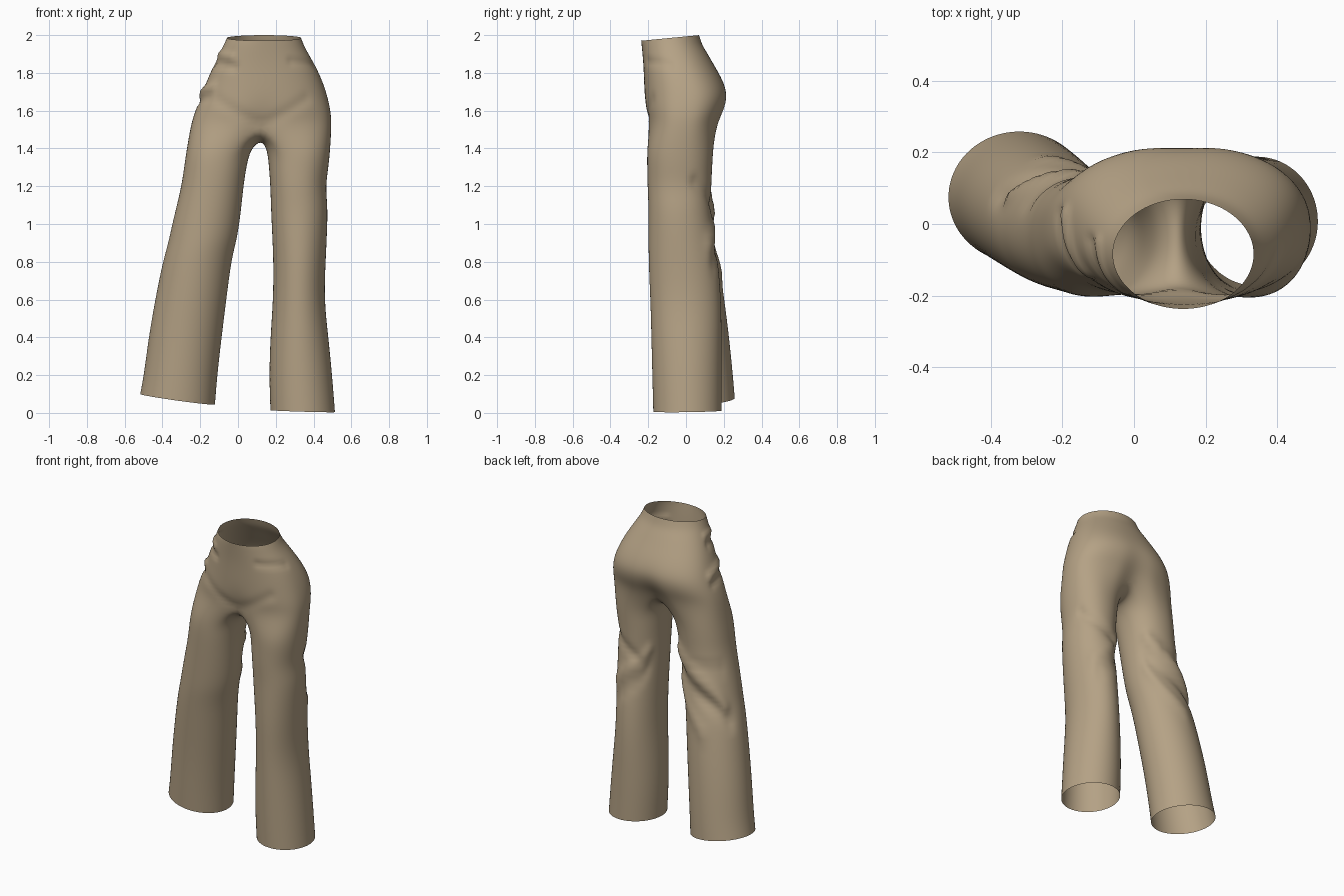
import bpy, bmesh, math
from mathutils import Vector

if "Cube" in bpy.data.objects:
    bpy.data.objects.remove(bpy.data.objects["Cube"])

# Cross-sections: height, outer x, inner x, front y, back y
LEG_A = [(.072, -.52, -.12, -.11, .26), (.2, -.50, -.108, -.12, .25),
         (.4, -.475, -.085, -.135, .23), (.6, -.44, -.06, -.155, .205),
         (.8, -.40, -.035, -.175, .175), (.9, -.37, -.01, -.185, .15),
         (1.0, -.35, .01, -.19, .14), (1.2, -.30, .03, -.2, .13),
         (1.3, -.287, .045, -.205, .135), (1.4, -.272, .068, -.205, .14)]
LEG_B = [(.009, .515, .17, -.175, .19), (.2, .50, .163, -.18, .19),
         (.4, .48, .17, -.185, .19), (.6, .457, .185, -.19, .188),
         (.8, .465, .187, -.2, .172), (1.0, .475, .177, -.2, .14),
         (1.1, .475, .173, -.2, .132), (1.2, .465, .17, -.205, .135),
         (1.3, .48, .163, -.207, .14), (1.4, .49, .153, -.208, .145)]
# Hips: height, min x, max x, front y, back y, front crease, back crease
HIPS = [(1.53, -.25, .497, -.2, .172, .02, .045), (1.6, -.228, .492, -.215, .207, .008, .02),
        (1.68, -.197, .474, -.22, .226, 0, .006), (1.76, -.165, .447, -.223, .197, 0, 0),
        (1.84, -.13, .41, -.226, .15, 0, 0), (1.91, -.095, .368, -.232, .11, 0, 0),
        (1.95, -.075, .348, -.236, .085, 0, 0), (1.985, -.06, .335, -.238, .07, 0, 0)]
# Folds: start, end, width, height (negative = groove)
FOLDS = [((-.02, .1, 1.2), (-.36, .1, .90), .035, .020),
         ((-.02, .1, 1.08), (-.38, .08, .80), .035, -.014),
         ((.0, .1, 1.0), (-.25, .16, .72), .03, .010),
         ((-.28, .05, 1.12), (-.12, .13, 1.13), .03, -.009),
         ((.46, .05, 1.22), (.25, .13, 1.05), .03, -.012),
         ((.19, .1, 1.12), (.42, .12, .88), .03, .012),
         ((.19, .1, 1.0), (.40, .14, .78), .025, -.009),
         ((-.2, .03, 1.69), (-.15, -.15, 1.73), .022, .014),
         ((-.22, .03, 1.64), (-.17, -.14, 1.67), .02, -.008),
         ((-.12, -.05, 1.85), (-.02, -.2, 1.83), .02, -.010),
         ((-.1, -.05, 1.90), (-.03, -.18, 1.885), .018, .008),
         ((.40, -.08, 1.84), (.28, -.2, 1.86), .02, -.007),
         ((.1, -.2, 1.53), (-.12, -.19, 1.66), .03, -.006),
         ((.15, -.2, 1.53), (.36, -.18, 1.66), .03, -.006)]


def spow(v, p):
    return math.copysign(abs(v) ** p, v)


bm = bmesh.new()


def bridge(low, high, flip):
    n = len(low)
    for i in range(n):
        j = (i + 1) % n
        q = [low[i], low[j], high[j], high[i]]
        bm.faces.new(q[::-1] if flip else q)


# Seat and waist rings, starting at the front centre
rings = []
for k, (z, x0, x1, yf, yb, cf, cb) in enumerate(HIPS):
    cx, cy = (x0 + x1) / 2, (yf + yb) / 2
    rx, ry = (x1 - x0) / 2, (yb - yf) / 2
    p = 2 / (2.5 - .5 * k / (len(HIPS) - 1))
    tilt = .097 if k == len(HIPS) - 1 else 0
    ring = []
    for i in range(32):
        a = math.radians(-90 + 11.25 * i)
        x, y = cx + rx * spow(math.cos(a), p), cy + ry * spow(math.sin(a), p)
        g = math.exp(-((x - .125) / .05) ** 2)
        y += cf * g if y < cy else -cb * g
        ring.append(bm.verts.new((x, y, z + tilt * (y - cy))))
    rings.append(ring)
for lo, hi in zip(rings, rings[1:]):
    bridge(lo, hi, False)

# Crotch seam from back to front, shared by both legs
front, back = rings[0][0].co, rings[0][16].co
seam = []
for i in range(1, 8):
    t = i / 8
    c = back.lerp(front, t)
    c.x = .122
    c.z = 1.445 + .085 * abs(2 * t - 1) ** 2.5
    seam.append(bm.verts.new(c))

# Flared legs, joined to half of the seat ring plus the seam
base = rings[0]
halves = {1: base[:17], -1: [base[0]] + base[:15:-1]}
for s, rows, tx, ty in ((-1, LEG_A, -.14, .04), (1, LEG_B, -.03, .015)):
    prev = None
    for k, (z, xo, xi, yf, yb) in enumerate(rows):
        cx, cy = (xo + xi) / 2, (yf + yb) / 2
        rx, ry = (xo - xi) / 2, (yb - yf) / 2
        p = 2 / (2.0 + .4 * max(0, z - .9))
        ring = []
        for i in range(24):
            a = math.radians(-120 + 15 * i)
            x, y = cx + rx * spow(math.cos(a), p), cy + ry * spow(math.sin(a), p)
            dz = tx * (x - cx) + ty * (y - cy) if k == 0 else 0
            ring.append(bm.verts.new((x, y, z + dz)))
        if prev:
            bridge(prev, ring, s < 0)
        prev = ring
    bridge(prev, halves[s] + seam, s < 0)

mesh = bpy.data.meshes.new("trousers")
bm.to_mesh(mesh)
bm.free()
obj = bpy.data.objects.new("trousers", mesh)
bpy.context.collection.objects.link(obj)
bpy.context.view_layer.objects.active = obj
obj.select_set(True)

# Smooth the cloth, then press in the folds
sub = obj.modifiers.new("smooth_cloth", 'SUBSURF')
sub.levels = sub.render_levels = 2
bpy.ops.object.modifier_apply(modifier=sub.name)
mesh = obj.data
moves = []
for v in mesh.vertices:
    d = 0
    for a, b, w, h in FOLDS:
        a, b = Vector(a), Vector(b)
        ab = b - a
        t = (v.co - a).dot(ab) / ab.length_squared
        off = v.co - (a + ab * min(1, max(0, t)))
        out = off.dot(v.normal)          # ignore depth through the cloth
        if abs(out) < .12:
            r2 = max(0, off.length_squared - out * out)
            d += h * math.exp(-r2 / (w * w))
    moves.append(v.normal * d)
for v, m in zip(mesh.vertices, moves):
    v.co += m

# Tan cloth
mat = bpy.data.materials.new("tan cloth")
mat.diffuse_color = (.46, .36, .235, 1)
mat.use_nodes = True
mat.node_tree.nodes["Principled BSDF"].inputs["Base Color"].default_value = mat.diffuse_color
mesh.materials.append(mat)
bpy.ops.object.shade_smooth()
